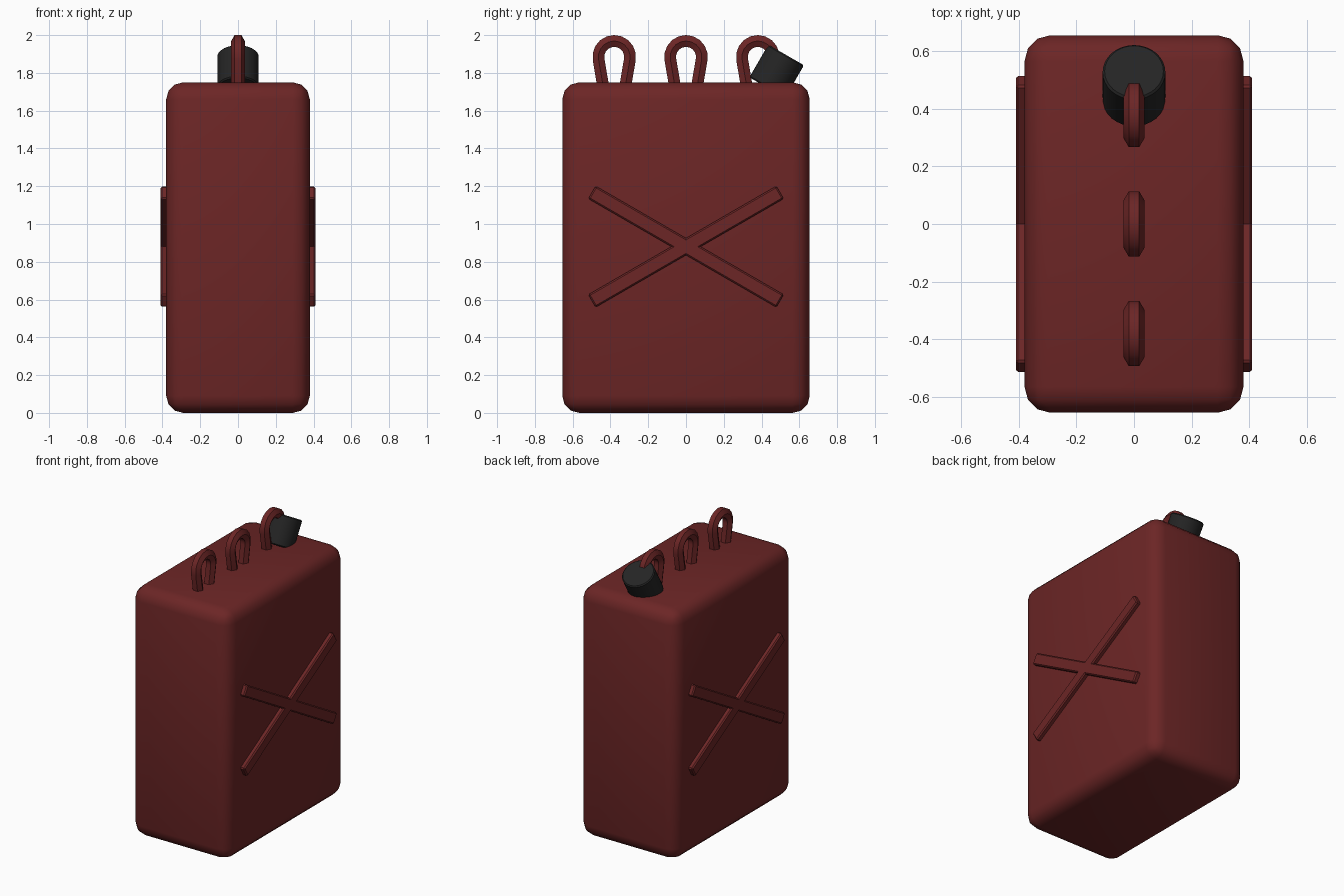
import bpy
import bmesh
import math
from mathutils import Matrix, Vector

if "Cube" in bpy.data.objects:
    bpy.data.objects.remove(bpy.data.objects["Cube"])


def material(name, rgb):
    mat = bpy.data.materials.new(name)
    mat.use_nodes = True
    mat.diffuse_color = (*rgb, 1)
    mat.node_tree.nodes["Principled BSDF"].inputs["Base Color"].default_value = (*rgb, 1)
    return mat


RED = material("dark red paint", (0.15, 0.019, 0.019))
BLACK = material("black plastic", (0.018, 0.018, 0.018))


def make_object(name, bm, mat, matrix=Matrix(), smooth=None):
    bmesh.ops.recalc_face_normals(bm, faces=bm.faces)
    mesh = bpy.data.meshes.new(name)
    bm.to_mesh(mesh)
    bm.free()
    mesh.materials.append(mat)
    obj = bpy.data.objects.new(name, mesh)
    obj.matrix_world = matrix
    bpy.context.collection.objects.link(obj)
    if smooth:
        bpy.ops.object.select_all(action="DESELECT")
        obj.select_set(True)
        bpy.context.view_layer.objects.active = obj
        bpy.ops.object.shade_smooth_by_angle(angle=math.radians(smooth))
    return obj


def rounded_box(name, size, radius, segments, mat, matrix, smooth):
    bm = bmesh.new()
    bmesh.ops.create_cube(bm, size=1, matrix=Matrix.Diagonal((*size, 1)))
    bmesh.ops.bevel(bm, geom=bm.edges[:], offset=radius, segments=segments,
                    profile=0.5, affect="EDGES")
    return make_object(name, bm, mat, matrix, smooth)


# Can body
rounded_box("body", (0.76, 1.31, 1.75), 0.09, 3, RED,
            Matrix.Translation((0, 0, 0.875)), 40)

# Raised cross on both broad sides
for side, x in (("left", 0.385), ("right", -0.385)):
    for slope, angle in (("rising", 30), ("falling", -30)):
        place = Matrix.Translation((x, 0, 0.88)) @ Matrix.Rotation(math.radians(angle), 4, "X")
        rounded_box(f"{side}_{slope}_rib", (0.05, 1.15, 0.078), 0.008, 1, RED, place, None)


# Handle loops: hexagonal tube swept along a horseshoe path
def handle(name, y):
    radius, tube, top = 0.084, 0.036, 1.885
    path = [Vector((0, -0.057, 1.72))]
    for i in range(11):
        a = math.radians(190 - 20 * i)
        path.append(Vector((0, radius * math.cos(a), top + radius * math.sin(a))))
    path.append(Vector((0, 0.057, 1.72)))
    bm = bmesh.new()
    rings = []
    for i, p in enumerate(path):
        tangent = (path[min(i + 1, len(path) - 1)] - path[max(i - 1, 0)]).normalized()
        across = tangent.cross(Vector((1, 0, 0)))
        ring = []
        for k in range(6):
            a = k * math.pi / 3
            ring.append(bm.verts.new(p + tube * (math.cos(a) * Vector((1, 0, 0))
                                                 + math.sin(a) * across)))
        rings.append(ring)
    for r, s in zip(rings, rings[1:]):
        for k in range(6):
            n = (k + 1) % 6
            bm.faces.new((r[k], r[n], s[n], s[k]))
    bm.faces.new(rings[0])
    bm.faces.new(rings[-1])
    make_object(name, bm, RED, Matrix.Translation((0, y, 0)), 30)


for name, y in (("front", -0.38), ("middle", 0), ("back", 0.38)):
    handle(name + "_handle", y)

# Tilted filler cap
bm = bmesh.new()
bmesh.ops.create_cone(bm, cap_ends=True, segments=32, radius1=0.109, radius2=0.109, depth=0.2)
rims = [e for e in bm.edges if abs(e.verts[0].co.z - e.verts[1].co.z) < 0.01]
bmesh.ops.bevel(bm, geom=rims, offset=0.007, segments=1, affect="EDGES")
tilt = Matrix.Rotation(math.radians(-30), 4, "X")
centre = Vector((0, 0.53, 1.895)) - tilt @ Vector((0, 0, 0.1))
make_object("cap", bm, BLACK, Matrix.Translation(centre) @ tilt, 30)
